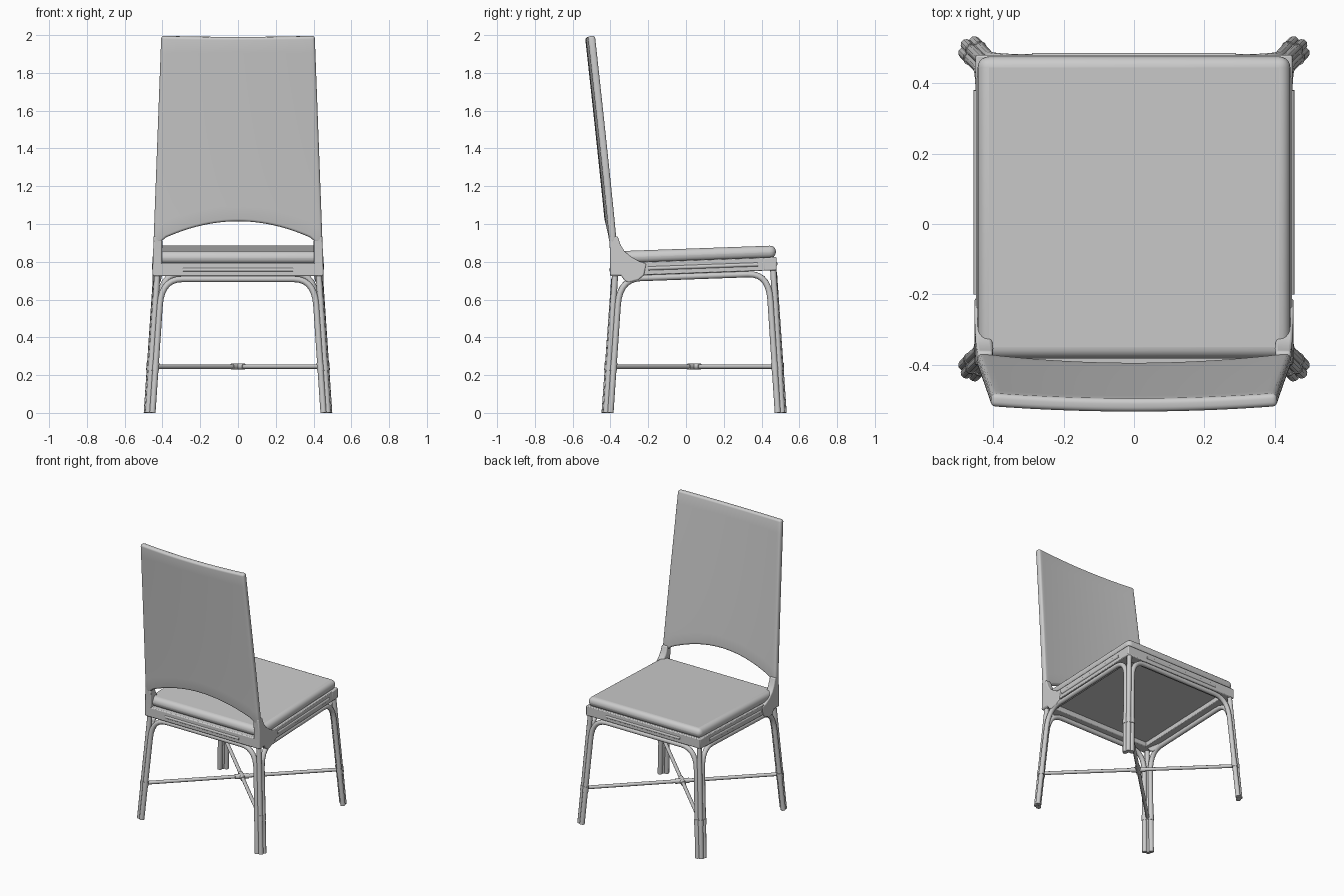
import bpy, bmesh, math
from mathutils import Vector

if "Cube" in bpy.data.objects:
    bpy.data.objects.remove(bpy.data.objects["Cube"])

CY = 0.043          # leg layout centre in y
SLOPE = 0.036       # seat rises toward +y


def tilt(h, y):
    return h + SLOPE * y


def smooth(ob, ang=40):
    bpy.ops.object.select_all(action='DESELECT')
    ob.select_set(True)
    bpy.context.view_layer.objects.active = ob
    bpy.ops.object.shade_smooth_by_angle(angle=math.radians(ang))


def finish(name, bm, bevel=0, segs=3):
    bmesh.ops.recalc_face_normals(bm, faces=bm.faces)
    me = bpy.data.meshes.new(name)
    bm.to_mesh(me)
    bm.free()
    ob = bpy.data.objects.new(name, me)
    bpy.context.collection.objects.link(ob)
    if bevel:
        m = ob.modifiers.new("Bevel", 'BEVEL')
        m.width, m.segments, m.limit_method = bevel, segs, 'ANGLE'
        m.angle_limit = math.radians(40)
    smooth(ob)
    return ob


def box(name, x0, x1, y0, y1, h0, h1, bevel=0, segs=3):
    """Box sheared to follow the seat slope."""
    bm = bmesh.new()
    bmesh.ops.create_cube(bm, size=1)
    for v in bm.verts:
        x = x1 if v.co.x > 0 else x0
        y = y1 if v.co.y > 0 else y0
        v.co = (x, y, tilt(h1 if v.co.z > 0 else h0, y))
    return finish(name, bm, bevel, segs)


def tube(name, pts, r):
    cu = bpy.data.curves.new(name, 'CURVE')
    cu.dimensions = '3D'
    cu.bevel_depth, cu.bevel_resolution, cu.use_fill_caps = r, 3, True
    sp = cu.splines.new('POLY')
    sp.points.add(len(pts) - 1)
    for p, q in zip(sp.points, pts):
        p.co = (*q, 1)
    ob = bpy.data.objects.new(name, cu)
    bpy.context.collection.objects.link(ob)
    bpy.ops.object.select_all(action='DESELECT')
    ob.select_set(True)
    bpy.context.view_layer.objects.active = ob
    bpy.ops.object.convert(target='MESH')
    smooth(bpy.context.object)
    return bpy.context.object


def pole_at(foot, top, z):
    return foot.lerp(top, z / top.z)


def half_arch(foot, top, inward, n=7):
    """Splayed pole that bends into the horizontal under the seat rail."""
    a = pole_at(foot, top, top.z - 0.14)
    end = top + inward
    end.z = tilt(0.722, end.y)
    arc = [a * (1 - t)**2 + top * 2 * t * (1 - t) + end * t * t
           for t in (i / n for i in range(n + 1))]
    return [foot] + arc


# Legs: a corner pole flanked by poles that arch across to the next leg
R = 0.0165
legs = {}
for sx in (-1, 1):
    for sy in (-1, 1):
        def P(x, y, z):
            return Vector((sx * x, CY + sy * y, z))
        zt = tilt(0.722, CY + sy * 0.42)
        legs[sx, sy] = {
            "corner": (P(.476, .466, 0), P(.427, .418, zt + .03)),
            "x": (P(.453, .474, 0), P(.405, .423, zt)),
            "y": (P(.483, .443, 0), P(.433, .395, zt))}
        tag = ("front" if sy > 0 else "back") + ("_right" if sx > 0 else "_left")
        tube("leg_corner_pole_" + tag, legs[sx, sy]["corner"], R)
        # bindings where the stretcher meets the leg
        for key, (f, t) in legs[sx, sy].items():
            tube("leg_binding_" + tag + "_" + key,
                 [pole_at(f, t, 0.225), pole_at(f, t, 0.265)], R + 0.0025)

for s in (-1, 1):
    L, Rr = legs[-1, s]["x"], legs[1, s]["x"]
    tube("cross_arch", half_arch(*L, Vector((.11, 0, 0)))
         + half_arch(*Rr, Vector((-.11, 0, 0)))[::-1], R)
    B, F = legs[s, -1]["y"], legs[s, 1]["y"]
    tube("side_arch", half_arch(*B, Vector((0, .11, 0)))
         + half_arch(*F, Vector((0, -.11, 0)))[::-1], R)

# Diagonal stretchers with a bound crossing
for s in (-1, 1):
    a, b = Vector((-.445, CY - s * .435, .245)), Vector((.445, CY + s * .435, .245))
    tube("stretcher", [a, b], 0.012)
    c, d = (a + b) / 2, (b - a).normalized() * 0.045
    tube("stretcher_knot", [c - d, c + d], 0.017)

# Seat frame rails with bead mouldings
Y0, Y1 = -0.402, 0.48
box("back_rail", -.45, .45, Y0, Y0 + .07, .738, .808, .006, 2)
box("front_rail", -.45, .45, Y1 - .07, Y1, .738, .808, .006, 2)
for s in (-1, 1):
    a, b = sorted((s * .38, s * .449))
    box("side_rail", a, b, Y0 + .06, Y1 - .06, .738, .808, .004, 2)
    tube("side_bead", [(s * .445, y, tilt(.772, y)) for y in (-.2, .38)], .011)
for y in (Y0 + .005, Y1 - .005):
    tube("cross_bead", [(-.29, y, tilt(.772, y)), (.29, y, tilt(.772, y))], .011)
box("seat_base", -.40, .40, Y0 + .03, Y1 - .03, .77, .80)

# Seat cushion
box("seat_cushion", -.444, .444, -.382, .476, .802, .869, .032, 5)

# Backrest panel: tapered, raked, bowed, with an arched lower edge
bm = bmesh.new()
NU, NV, Z0, Z1 = 28, 12, 0.90, 1.996
us = [-1 + 2 * i / NU for i in range(NU + 1)]
rows = []
for u in us:
    k = abs(u) / 0.9
    low = Z0 + 0.02 + 0.095 * (1 - k * k) if k < 1 else Z0
    high = Z1 - 0.006 * (1 - u * u)
    col = []
    for j in range(NV + 1):
        z = low + (high - low) * j / NV
        t = (z - Z0) / (Z1 - Z0)
        y = -0.385 - 0.115 * t ** 1.05 - 0.016 * (1 - u * u)
        col.append(bm.verts.new((u * (0.447 - 0.041 * t), y, z)))
    rows.append(col)
for a, b in zip(rows, rows[1:]):
    for j in range(NV):
        bm.faces.new((a[j], b[j], b[j + 1], a[j + 1]))
back = finish("backrest", bm)
m = back.modifiers.new("Thickness", 'SOLIDIFY')
m.thickness, m.offset = 0.038, 0
m = back.modifiers.new("Round", 'BEVEL')
m.width, m.segments, m.limit_method = 0.014, 4, 'ANGLE'
m.angle_limit = math.radians(50)

# Backrest uprights: curved brackets sweeping down to the seat rail
side = [(-.402, .728), (-.345, .728), (-.325, .70), (-.305, .69), (-.25, .705),
        (-.222, .73), (-.21, .79), (-.25, .803), (-.29, .825), (-.325, .855),
        (-.347, .89), (-.362, .935), (-.408, .935), (-.402, .85)]
for s in (-1, 1):
    bm = bmesh.new()
    outer, inner = [], []
    for y, z in side:
        f = max(0, min(1, (y + .34) / .13))
        outer.append(bm.verts.new((s * (.453 - .008 * max(0, z - .8) / .13), y, z)))
        inner.append(bm.verts.new((s * (.402 + .03 * f), y, z)))
    bm.faces.new(outer)
    bm.faces.new(inner[::-1])
    for i in range(len(side)):
        j = (i + 1) % len(side)
        bm.faces.new((outer[i], inner[i], inner[j], outer[j]))
    finish("backrest_upright", bm, .007, 3)
